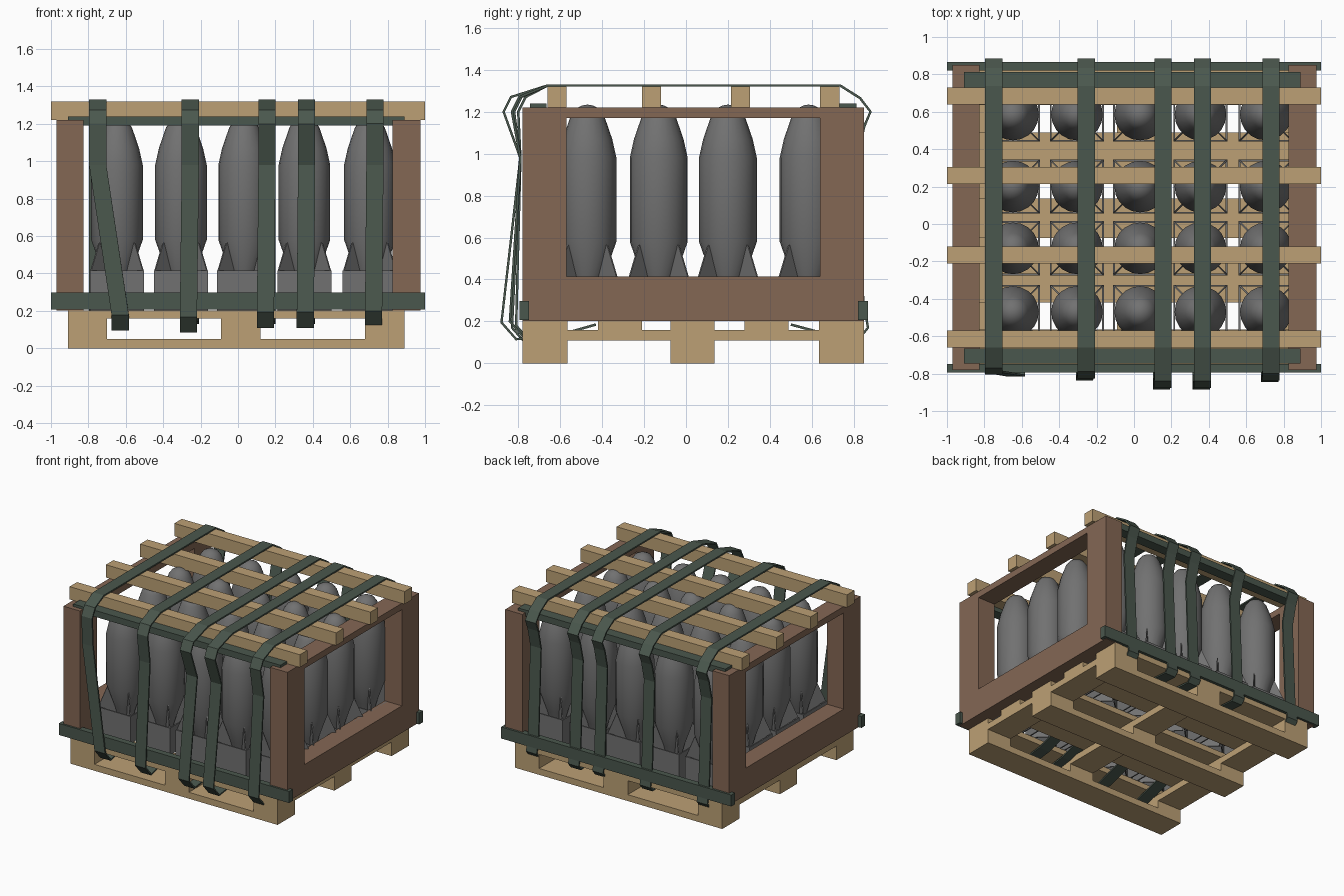
import bpy, bmesh, math
from mathutils import Matrix, Vector

if "Cube" in bpy.data.objects:
    bpy.data.objects.remove(bpy.data.objects["Cube"])


def material(name, rgb):
    m = bpy.data.materials.new(name)
    m.diffuse_color = [((c / 255 + 0.055) / 1.055) ** 2.4 for c in rgb] + [1]
    m.use_nodes = True
    m.node_tree.nodes["Principled BSDF"].inputs["Base Color"].default_value = m.diffuse_color
    return m


WOOD = material("light_wood", (188, 160, 117))
BROWN = material("brown_paint", (132, 103, 84))
GREEN = material("dark_green", (74, 87, 77))
GRAY = material("steel_gray", (113, 113, 113))


def add_box(bm, x0, x1, y0, y1, z0, z1):
    m = (Matrix.Translation(((x0 + x1) / 2, (y0 + y1) / 2, (z0 + z1) / 2))
         @ Matrix.Diagonal((x1 - x0, y1 - y0, z1 - z0, 1)))
    bmesh.ops.create_cube(bm, size=1, matrix=m)


def finish(bm, name, mat):
    me = bpy.data.meshes.new(name)
    bmesh.ops.recalc_face_normals(bm, faces=bm.faces)
    bm.to_mesh(me)
    bm.free()
    me.materials.append(mat)
    ob = bpy.data.objects.new(name, me)
    bpy.context.collection.objects.link(ob)
    return ob


def boxes(name, mat, *dims):
    bm = bmesh.new()
    for d in dims:
        add_box(bm, *d)
    return finish(bm, name, mat)


# Pallet: bottom boards, blocks, stringers, deck boards
BLOCK_X = [(-0.91, -0.70), (-0.09, 0.12), (0.68, 0.89)]
BLOCK_Y = [(-0.78, -0.565), (-0.075, 0.135), (0.635, 0.85)]
DECK_Y = [(-0.78, -0.565), (-0.42, -0.21), (-0.075, 0.135), (0.28, 0.49), (0.635, 0.85)]
boxes("pallet_bottom_boards", WOOD, *[(-0.91, 0.89, a, b, 0, 0.05) for a, b in BLOCK_Y])
boxes("pallet_blocks", WOOD, *[(*x, *y, 0.05, 0.11) for x in BLOCK_X for y in BLOCK_Y])
boxes("pallet_stringers", WOOD, *[(*x, -0.78, 0.85, 0.11, 0.16) for x in BLOCK_X])
boxes("pallet_deck_boards", WOOD, *[(-0.91, 0.89, a, b, 0.16, 0.203) for a, b in DECK_Y])

# Brown end frames: two posts, deep bottom rail, thin top rail
for name, x0, x1 in (("left_frame", -0.97, -0.825), ("right_frame", 0.825, 0.975)):
    boxes(name, BROWN,
          (x0, x1, -0.78, -0.57, 0.203, 1.22), (x0, x1, 0.64, 0.85, 0.203, 1.22),
          (x0, x1, -0.57, 0.64, 0.203, 0.415), (x0, x1, -0.57, 0.64, 1.17, 1.22))

# Top slats
for i, y in enumerate((-0.615, -0.165, 0.26, 0.685)):
    boxes(f"top_slat_{i + 1}", WOOD, (-1, 1, y - 0.046, y + 0.046, 1.22, 1.32))

# Green retaining bars
boxes("front_lower_bar", GREEN, (-1, 1, -0.795, -0.748, 0.207, 0.297))
boxes("rear_lower_bar", GREEN, (-1, 1, 0.82, 0.867, 0.207, 0.297))
boxes("front_upper_bar", GREEN, (-0.91, 0.89, -0.745, -0.665, 1.19, 1.24))
boxes("rear_upper_bar", GREEN, (-0.91, 0.89, 0.73, 0.812, 1.19, 1.24))

# Shell body profile (radius, height), lathed
PROFILE = [(0, 0.29), (0.045, 0.29), (0.08, 0.415), (0.138, 0.58), (0.138, 0.98),
           (0.118, 1.07), (0.08, 1.18), (0.055, 1.215), (0.025, 1.23), (0, 1.234)]


def shell_body():
    bm = bmesh.new()
    vs = [bm.verts.new((r, 0, z)) for r, z in PROFILE]
    es = [bm.edges.new(p) for p in zip(vs, vs[1:])]
    bmesh.ops.spin(bm, geom=vs + es, cent=(0, 0, 0), axis=(0, 0, 1),
                   angle=2 * math.pi, steps=20)
    bmesh.ops.remove_doubles(bm, verts=bm.verts, dist=0.0005)
    for f in bm.faces:
        f.smooth = True
    ob = finish(bm, "shell_body", GRAY)
    bpy.context.view_layer.objects.active = ob
    ob.select_set(True)
    bpy.ops.object.shade_smooth_by_angle(angle=math.radians(30))
    ob.select_set(False)
    return ob


# Tail: open square box with four diagonal fins rising to the body
def shell_tail():
    bm = bmesh.new()
    h, t = 0.145, 0.01
    for s in (-1, 1):
        a, b = sorted((s * h, s * (h - t)))
        add_box(bm, a, b, -h, h, 0.203, 0.415)
        add_box(bm, -h + t, h - t, a, b, 0.203, 0.415)
    for k in range(4):
        rot = Matrix.Rotation(math.pi / 4 + k * math.pi / 2, 3, 'Z')
        outline = [(0.01, 0.205), (0.2, 0.205), (0.2, 0.41), (0.135, 0.565), (0.01, 0.565)]
        loops = [[bm.verts.new(rot @ Vector((r, y, z))) for r, z in outline]
                 for y in (-0.004, 0.004)]
        bm.faces.new(loops[0])
        bm.faces.new(loops[1][::-1])
        for i in range(5):
            j = (i + 1) % 5
            bm.faces.new((loops[0][i], loops[0][j], loops[1][j], loops[1][i]))
    return finish(bm, "shell_tail", GRAY)


# Grid of five by four shells sharing the same meshes
parts = [shell_body(), shell_tail()]
for i, x in enumerate((-0.647, -0.305, 0.033, 0.355, 0.705)):
    for j, y in enumerate((-0.47, -0.13, 0.2, 0.585)):
        for p in parts:
            ob = p
            if i or j:
                ob = p.copy()
                bpy.context.collection.objects.link(ob)
                ob.name = f"{p.name}_{i + 1}_{j + 1}"
            ob.location = (x, y, 0)


# Straps: ribbons over the top, tucked under the pallet deck at both ends
def strap(name, x, x_low, bulge, low, width=0.092):
    path = [(x_low, -0.43, 0.185), (x_low, -0.57, 0.145), (x_low, -bulge + 0.07, low),
            (x_low, -bulge, low + 0.08), (x, -0.79, 0.98), (x, -bulge + 0.01, 1.2),
            (x, -bulge + 0.045, 1.27), (x, -0.66, 1.325), (x, 0.735, 1.325),
            (x, 0.83, 1.265), (x, 0.88, 1.2), (x, 0.85, 1.13), (x, 0.815, 0.98),
            (x, 0.845, 0.3), (x, 0.868, 0.17), (x, 0.84, 0.135), (x, 0.63, 0.15),
            (x, 0.5, 0.185)]
    bm = bmesh.new()
    rows = [[bm.verts.new((px + s * width / 2, y, z)) for s in (-1, 1)] for px, y, z in path]
    for a, b in zip(rows, rows[1:]):
        bm.faces.new((a[0], a[1], b[1], b[0]))
    ob = finish(bm, name, GREEN)
    mod = ob.modifiers.new("thickness", 'SOLIDIFY')
    mod.thickness = 0.012
    mod.offset = 0


for i, args in enumerate(((-0.75, -0.63, 0.81, 0.10), (-0.255, -0.265, 0.83, 0.09),
                          (0.155, 0.147, 0.88, 0.115), (0.367, 0.36, 0.88, 0.115),
                          (0.732, 0.725, 0.84, 0.12))):
    strap(f"strap_{i + 1}", *args)
